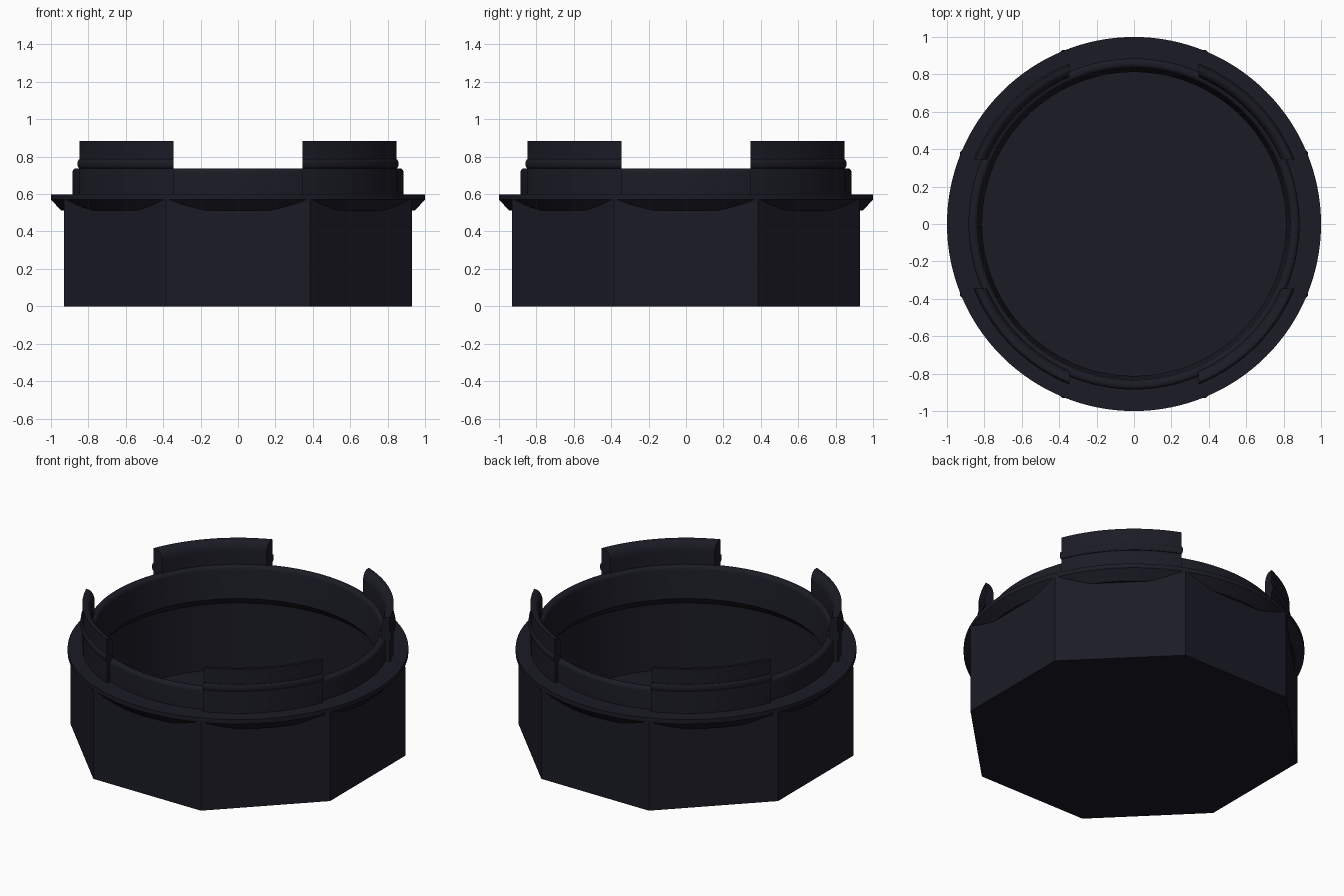
import bpy
import bmesh
from math import cos, sin, pi, radians
from mathutils import Matrix, Vector

cube = bpy.data.objects.get("Cube")
if cube:
    bpy.data.objects.remove(cube, do_unlink=True)

# Single dark plastic colour
plastic = bpy.data.materials.new("dark_navy_plastic")
plastic.use_nodes = True
colour = (0.011, 0.011, 0.019, 1)
plastic.diffuse_color = colour
bsdf = next(n for n in plastic.node_tree.nodes if n.type == 'BSDF_PRINCIPLED')
bsdf.inputs["Base Color"].default_value = colour
bsdf.inputs["Roughness"].default_value = 0.6


def finish(name, bm, smooth=True):
    bmesh.ops.remove_doubles(bm, verts=bm.verts, dist=1e-5)
    bmesh.ops.recalc_face_normals(bm, faces=bm.faces)
    mesh = bpy.data.meshes.new(name)
    bm.to_mesh(mesh)
    bm.free()
    mesh.materials.append(plastic)
    obj = bpy.data.objects.new(name, mesh)
    bpy.context.collection.objects.link(obj)
    if smooth:
        bpy.ops.object.select_all(action='DESELECT')
        obj.select_set(True)
        bpy.context.view_layer.objects.active = obj
        bpy.ops.object.shade_smooth_by_angle(angle=radians(32))


def lathe(profile, angle, steps, closed=False):
    """Spin a (radius, height) profile about z."""
    bm = bmesh.new()
    verts = [bm.verts.new((r, 0, z)) for r, z in profile]
    edges = [bm.edges.new(pair) for pair in zip(verts, verts[1:])]
    if closed:
        edges.append(bm.edges.new((verts[-1], verts[0])))
    bmesh.ops.spin(bm, geom=verts + edges, cent=(0, 0, 0), axis=(0, 0, 1),
                   angle=angle, steps=steps)
    return bm


def arc(r, z, width, height, start, end, steps=6):
    """Elliptical corner points in a (radius, height) profile, in degrees."""
    angles = [radians(start + (end - start) * i / steps) for i in range(steps + 1)]
    return [(r + width * cos(a), z + height * sin(a)) for a in angles]


# Octagonal outer body with a flat side facing each axis, open at the top
bm = bmesh.new()
corners = [pi / 8 + i * pi / 4 for i in range(8)]
radius = 0.93 / cos(pi / 8)
base = bm.faces.new([bm.verts.new((radius * cos(a), radius * sin(a), 0)) for a in corners])
sides = bmesh.ops.extrude_edge_only(bm, edges=base.edges[:])
bmesh.ops.translate(bm, vec=(0, 0, 0.573),
                    verts=[v for v in sides["geom"] if isinstance(v, bmesh.types.BMVert)])
finish("octagonal_body", bm, smooth=False)

# Chamfered flange, rounded rim, tapered lip, undercut inner wall and cup floor
collar = [(0.86, 0.512), (0.945, 0.512), (1.0, 0.57), (1.0, 0.598), (0.885, 0.598)]
collar += arc(0.863, 0.716, 0.022, 0.022, 0, 90)
collar += arc(0.858, 0.714, 0.024, 0.024, 90, 180)
collar += [(0.812, 0.537), (0.855, 0.488), (0.855, 0.06), (0, 0.06)]
finish("flange_rim_and_cup", lathe(collar, 2 * pi, 128))

# Four curved clip tabs with a low outer bead and rounded inner lip
tab_section = [(0.858, 0.59)] + arc(0.9, 0.82, 0.042, 0.064, 180, 90)
tab_section += [(0.914, 0.884)] + arc(0.914, 0.762, 0.011, 0.025, 90, -90, 8)
tab_section += [(0.914, 0.59)]
for i, name in enumerate(("back_left", "back_right", "front_right", "front_left")):
    bm = lathe(tab_section, pi / 2, 48, closed=True)
    # square off both ends
    for axis in (Vector((1, 0, 0)), Vector((0, 1, 0))):
        cut = bmesh.ops.bisect_plane(bm, geom=bm.verts[:] + bm.edges[:] + bm.faces[:],
                                     plane_co=axis * 0.345, plane_no=axis,
                                     clear_inner=True)
        rim = [e for e in cut["geom_cut"] if isinstance(e, bmesh.types.BMEdge)]
        bmesh.ops.holes_fill(bm, edges=rim, sides=0)
    bmesh.ops.rotate(bm, verts=bm.verts, matrix=Matrix.Rotation(i * pi / 2, 3, 'Z'))
    finish(name + "_clip_tab", bm)
